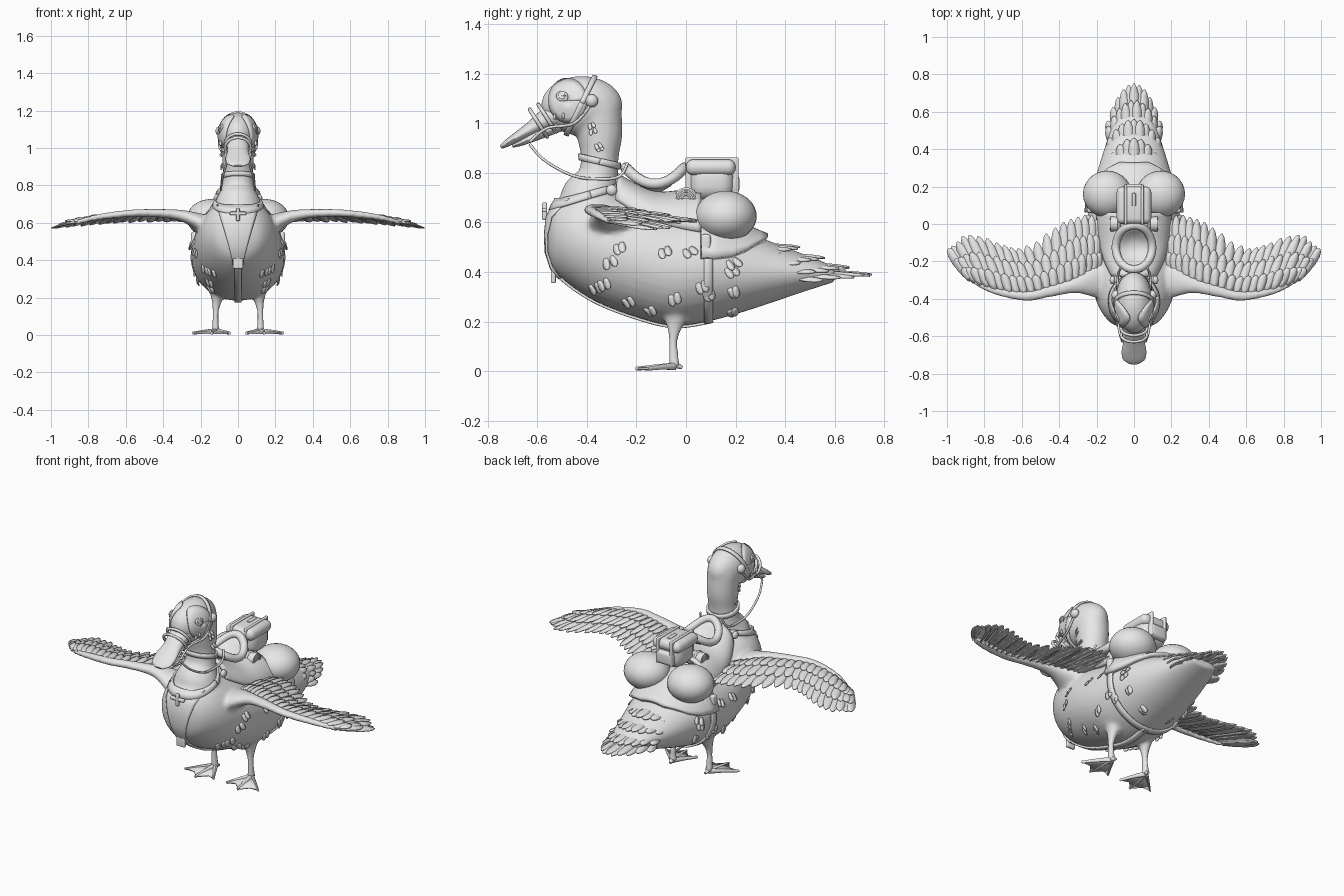
import bpy, bmesh, math, random
from math import sin, cos, pi, radians
from mathutils import Vector as V
from mathutils.bvhtree import BVHTree

random.seed(4)
if "Cube" in bpy.data.objects:
    bpy.data.objects.remove(bpy.data.objects["Cube"])
GREY = (0.8, 0.8, 0.8, 1)
mat = bpy.data.materials.new("plain grey")
mat.use_nodes = True
mat.diffuse_color = GREY
mat.node_tree.nodes["Principled BSDF"].inputs["Base Color"].default_value = GREY
X, Y, Z = V((1, 0, 0)), V((0, 1, 0)), V((0, 0, 1))


def finish(name, bm, mirror=False, thick=0, smooth=True):
    bmesh.ops.recalc_face_normals(bm, faces=bm.faces)
    me = bpy.data.meshes.new(name)
    bm.to_mesh(me)
    bm.free()
    me.materials.append(mat)
    for p in me.polygons:
        p.use_smooth = smooth
    me.set_sharp_from_angle(angle=radians(40))
    ob = bpy.data.objects.new(name, me)
    bpy.context.collection.objects.link(ob)
    if thick:
        m = ob.modifiers.new("thickness", "SOLIDIFY")
        m.thickness, m.offset = thick, 0
    if mirror:
        ob.modifiers.new("mirror", "MIRROR").use_mirror_merge = False
    return ob


def resample(rows, n):
    """Catmull-Rom through rows of numbers."""
    out = []
    for i in range(n):
        s = i / (n - 1) * (len(rows) - 1)
        k = min(int(s), len(rows) - 2)
        t = s - k
        a, b, c, d = (rows[max(0, min(len(rows) - 1, k + j))] for j in (-1, 0, 1, 2))
        out.append([q + .5 * t * (r - p + t * (2*p - 5*q + 4*r - w + t * (3*(q - r) + w - p)))
                    for p, q, r, w in zip(a, b, c, d)])
    return out


def loft(bm, rows, side, tangent=None, steps=24, n=28):
    """Tube through rows of x, y, z, half width along side, half height."""
    rows = resample(rows, steps)
    rings = []
    for i, r in enumerate(rows):
        t = tangent or (V(rows[min(i + 1, steps - 1)][:3]) - V(rows[max(i - 1, 0)][:3])).normalized()
        v = t.cross(side).normalized()
        rings.append([bm.verts.new(V(r[:3]) + side * r[3] * cos(a) + v * r[4] * sin(a))
                      for a in (2 * pi * k / n for k in range(n))])
    for p, q in zip(rings, rings[1:]):
        for k in range(n):
            bm.faces.new((p[k], p[k - 1], q[k - 1], q[k]))
    bm.faces.new(rings[0])
    bm.faces.new(rings[-1])


def ball(bm, c, r):
    res = bmesh.ops.create_uvsphere(bm, u_segments=28, v_segments=18, radius=1)
    for v in res["verts"]:
        v.co = V(c) + V(a * b for a, b in zip(v.co, r))


def tube(name, pts, r, mirror=False, closed=False):
    cu = bpy.data.curves.new(name, "CURVE")
    cu.dimensions, cu.bevel_depth, cu.bevel_resolution, cu.use_fill_caps = "3D", r, 3, True
    sp = cu.splines.new("POLY")
    sp.points.add(len(pts) - 1)
    sp.use_cyclic_u = closed
    sp.use_smooth = True
    for p, c in zip(sp.points, pts):
        p.co = (*c, 1)
    cu.materials.append(mat)
    ob = bpy.data.objects.new(name, cu)
    bpy.context.collection.objects.link(ob)
    if mirror:
        ob.modifiers.new("mirror", "MIRROR")


def box(name, c, size, bevel, mirror=False):
    bm = bmesh.new()
    bmesh.ops.create_cube(bm, size=1)
    for v in bm.verts:
        v.co = V(c) + V(a * b for a, b in zip(v.co, size))
    bmesh.ops.bevel(bm, geom=bm.edges[:], offset=bevel, segments=4, affect="EDGES", profile=.5)
    return finish(name, bm, mirror)


def feather(bm, base, tip, w, up=Z):
    """Rounded vane with a raised quill."""
    d = tip - base
    s = d.cross(up).normalized()
    n = s.cross(d).normalized()
    prev = None
    for t, k in ((0, .5), (.3, .85), (.6, 1), (.82, .85), (.94, .5), (1, .1)):
        c = base + d * t
        row = [bm.verts.new(c + s * w * k * e + n * w * .22 * k * (e == 0)) for e in (-1, 0, 1)]
        if prev:
            for j in (0, 1):
                bm.faces.new((prev[j], prev[j + 1], row[j + 1], row[j]))
        prev = row


# Body, neck, head, wing arms and legs fused into one smooth skin
bm = bmesh.new()
body = [(-.56, .51, .55, .03), (-.55, .45, .63, .08), (-.52, .395, .69, .135), (-.45, .335, .73, .185),
        (-.35, .275, .73, .22), (-.2, .218, .69, .245), (-.05, .183, .65, .25), (.1, .203, .63, .24),
        (.25, .245, .56, .205), (.4, .295, .5, .16), (.52, .335, .455, .12), (.6, .36, .42, .08)]
loft(bm, [(0, y, (a + b) / 2, w, (b - a) / 2) for y, a, b, w in body], X, Y, 40, 36)
loft(bm, [(0, -.4, .58, .15, .12), (0, -.385, .7, .125, .12), (0, -.355, .78, .09, .085),
          (0, -.348, .86, .08, .076), (0, -.348, .95, .085, .092), (0, -.36, 1.06, .09, .1)], X)
ball(bm, (0, -.42, 1.07), (.1, .165, .12))
for s in (1, -1):
    loft(bm, [(s*.08, -.28, .52, .12, .1), (s*.2, -.3, .595, .095, .055), (s*.31, -.325, .64, .045, .03),
              (s*.45, -.36, .652, .032, .022), (s*.58, -.385, .65, .027, .02),
              (s*.75, -.355, .63, .022, .017), (s*.87, -.3, .6, .016, .014)], Y, s * X)
    loft(bm, [(s*.105, -.03, .3, .07, .07), (s*.11, -.04, .21, .036, .045), (s*.118, -.05, .14, .019, .02),
              (s*.12, -.05, .07, .018, .019), (s*.12, -.045, .015, .024, .024)], X, -Z)
duck = finish("duck_body", bm)
m = duck.modifiers.new("fuse", "REMESH")
m.mode, m.voxel_size, m.use_smooth_shade = "VOXEL", .011, True
m = duck.modifiers.new("blend", "SMOOTH")
m.factor, m.iterations = .5, 6
skin = BVHTree.FromObject(duck, bpy.context.evaluated_depsgraph_get())


def wrap(name, rows, off=.006, thick=.01, mirror=False, closed=False):
    """Sheet laid on the skin along rows of (origin, direction) rays."""
    bm = bmesh.new()
    grid = []
    for row in rows:
        line = []
        for o, d in row:
            p, n, _, _ = skin.ray_cast(o, d)
            line.append(bm.verts.new(p + n * off) if p else None)
        grid.append(line)
    for a, b in zip(grid, grid[1:]):
        for k in range(0 if closed else 1, len(a)):
            f = (a[k - 1], a[k], b[k], b[k - 1])
            if all(f):
                bm.faces.new(f)
    return finish(name, bm, mirror, thick)


def band(name, c, u, v, width, a0=0, a1=360, reach=.5, off=.006):
    """Strap round the skin in the plane of u and v."""
    c, u, v = V(c), V(u).normalized(), V(v).normalized()
    n = u.cross(v)
    dirs = [u * cos(a) + v * sin(a) for a in (radians(a0 + (a1 - a0) * k / 48) for k in range(49))]
    wrap(name, [[(c + n * w + d * reach, -d) for d in dirs] for w in (-width / 2, 0, width / 2)], off)


# Bill
bm = bmesh.new()
loft(bm, [(0, -.5, 1.045, .07, .06), (0, -.56, 1.015, .06, .045), (0, -.62, .98, .056, .03),
          (0, -.68, .945, .066, .02), (0, -.725, .917, .058, .014), (0, -.747, .903, .025, .007)], X)
loft(bm, [(0, -.5, 1.0, .05, .03), (0, -.59, .957, .046, .022), (0, -.66, .922, .055, .012),
          (0, -.7, .907, .035, .006)], X)
finish("bill", bm)

# Feet: web and toes
bm = bmesh.new()
tips = [(.045, -.165), (.09, -.15), (.14, -.2), (.185, -.15), (.24, -.15)]
heel = bm.verts.new((.12, -.03, .022))
web = [bm.verts.new((x, y, .01)) for x, y in tips]
for a, b in zip(web, web[1:]):
    bm.faces.new((heel, a, b))
finish("foot_web", bm, True, .01, False)
bm = bmesh.new()
for x, y in tips[::2]:
    loft(bm, [(.12, -.04, .02, .016, .016), ((.12 + x) / 2, (y - .04) / 2, .017, .011, .011),
              (x, y - .003, .01, .007, .008)], X, None, 6, 10)
loft(bm, [(.12, -.04, .025, .014, .014), (.115, -.015, .014, .007, .007)], X, None, 4, 10)
finish("toes", bm, True)

# Wing feathers: long flight row and two covering rows
arm = [(.2, -.26, .61), (.31, -.31, .64), (.45, -.355, .648), (.6, -.38, .645), (.75, -.35, .628), (.87, -.3, .6)]
ends = [(.17, .03, .6), (.28, .06, .605), (.42, -.02, .605), (.6, -.12, .6), (.74, -.09, .59),
        (.9, -.06, .578), (.995, -.13, .568)]
for name, n, reach, w, lift in (("flight_feathers", 22, 1, .03, 0), ("upper_coverts", 21, .68, .028, .012),
                                ("short_coverts", 20, .38, .024, .02)):
    bm = bmesh.new()
    for i, (a, b) in enumerate(zip(resample(arm, n), resample(ends, n))):
        a, b = V(a), V(b)
        j = Z * (.003 * (i % 2) + lift)
        feather(bm, a + j * .4, a.lerp(b, reach * random.uniform(.95, 1.01)) + j, w, Z + X * .12)
    finish(name, bm, True, .006)

# Tail fan in stacked rows
bm = bmesh.new()
for n, y0, z0, y1, z1, wide, drop in ((11, .42, .41, .75, .385, .14, .2), (10, .38, .44, .66, .415, .14, .14),
                                      (9, .33, .475, .56, .455, .13, .1), (7, .28, .51, .46, .495, .11, .08)):
    for i in range(n):
        s = 2 * i / (n - 1) - 1
        feather(bm, V((.09 * s, y0, z0 - .03 * s * s)),
                V((wide * s, y1 - drop * s * s, z1 - .02 * s * s + .004 * (i % 2))), .029, Z + X * s * .3)
finish("tail_feathers", bm, False, .007)

# Loose tufts on flanks, breast and neck
bm = bmesh.new()
spots = [(random.uniform(-.48, .2), random.uniform(.24, .52), .03) for k in range(17)]
spots += [(random.uniform(-.4, -.3), random.uniform(.88, 1), .015) for k in range(4)]
for y, z, size in spots:
    for dy in (0, size * .8):
        p, n, _, _ = skin.ray_cast(V((.32, y + dy, z + dy * .4)), -X)
        if p:
            d = V((0, random.uniform(.1, .7), -1))
            d = (d - n * d.dot(n)).normalized()
            feather(bm, p - n * .002, p + d * size * 1.5 + n * .012, size * .5, n)
finish("tufts", bm, True, .004)

# Head gear
ang = [2 * pi * k / 32 for k in range(33)]
for name, y, z, ry, rz, off in (("face_mask", -.475, 1.09, .075, .085, .005), ("eye_rim", -.495, 1.105, .022, .018, .011),
                                ("eye", -.495, 1.105, .013, .011, .016)):
    wrap(name, [[(V((.4, y + ry * r * cos(a), z + rz * r * sin(a))), -X) for a in ang]
                for r in (.02, .4, .75, 1)], off, .01, True)
bm = bmesh.new()
ball(bm, (.098, -.38, 1.09), (.022, .026, .026))
for k in range(4):
    ball(bm, (.094, -.53 + .035 * k, 1.025 + .004 * k), (.008, .006, .013))
finish("ear_knob_and_studs", bm, True)
band("cheek_strap", (0, -.42, 1.08), X, (0, -.5, -1), .02, reach=.3)
for k in (0, 1):
    y, z = -.56 - .035 * k, 1.02 - .02 * k
    tube("nose_band", [(.069 * cos(a), y - .035 * sin(a), z + .055 * sin(a)) for a in ang[:-1]], .008, closed=True)
tube("bridle_strap", resample([(.1, -.38, 1.08), (.098, -.45, 1.0), (.07, -.56, .98), (.062, -.63, .925)], 16), .006, True)
tube("reins", resample([(.062, -.63, .915), (.08, -.57, .85), (.09, -.46, .79), (.09, -.36, .775),
                        (.085, -.27, .785), (.07, -.235, .84)], 28), .006, True)

# Neck collars, breast strap and girth
band("neck_collar", (0, -.347, .845), X, (0, -1, .25), .026, reach=.2)
band("lower_collar", (0, -.385, .71), X, (0, -1, -.3), .03, reach=.3)
band("girth", (0, .09, .42), X, Z, .035, -205, 25, .35)
band("belly_strap", (0, -.2, .45), Y, Z, .035, -185, -40, .6)
wrap("breast_bib", [[(V((w * k / 6, -1, z)), Y) for k in range(-6, 7)]
                    for z, w in ((.69, .105), (.62, .088), (.55, .068), (.48, .048), (.42, .032), (.38, .026))], .009)
box("girth_buckle", (.236, .08, .51), (.03, .04, .085), .012, True)
box("bib_buckle", (0, -.535, .39), (.055, .02, .07), .006)
box("breast_clasp", (0, -.57, .65), (.09, .02, .018), .006)
box("breast_clasp_bar", (0, -.57, .645), (.02, .02, .07), .006)
bm = bmesh.new()
ball(bm, (.115, -.3, .73), (.015, .022, .022))
finish("harness_ring", bm, True)

# Saddle: padded flaps, dished seat and rolled rim
bm = bmesh.new()
prev = None
for y, hw, z0, top in resample([(-.28, .11, .69, .79), (-.2, .15, .64, .745), (-.11, .175, .6, .715),
                                (-.02, .19, .575, .72), (.06, .195, .56, .72)], 14):
    row = [bm.verts.new((hw * cos(a), y, z0 + (top - z0) * sin(a))) for a in (pi * k / 20 for k in range(21))]
    if prev:
        for k in range(20):
            bm.faces.new((prev[k], prev[k + 1], row[k + 1], row[k]))
    prev = row
finish("saddle_flaps", bm, False, .02)
rim = [(.098 * cos(a), -.125 + .118 * sin(a), .755 + .065 * sin(a) ** 2) for a in ang[:-1]]
tube("saddle_rim", rim, .022, closed=True)
bm = bmesh.new()
loops = [[bm.verts.new((x * k, -.125 + (y + .125) * k, .725 + (z - .725) * k * k)) for x, y, z in rim]
         for k in (1, .75, .5, .25)]
for a, b in zip(loops, loops[1:]):
    for k in range(len(a)):
        bm.faces.new((a[k - 1], a[k], b[k], b[k - 1]))
bm.faces.new(loops[-1])
finish("saddle_seat", bm, False, .01)

# Rump blanket
wrap("rump_blanket", [[(V((0, y, .42)) + d * .4, -d) for d in
                       (V((sin(a), 0, cos(a))) for a in (radians(e * k / 12) for k in range(-12, 13)))]
                      for y, e in ((.06, 82), (.12, 82), (.18, 80), (.24, 72), (.29, 55), (.32, 35))], .014, .026)

# Luggage: side sacks, rucksack and bedroll
bm = bmesh.new()
ball(bm, (.143, .16, .625), (.13, .125, .102))
finish("side_sack", bm, True)
box("rucksack", (0, .105, .765), (.17, .18, .15), .055)
box("rucksack_lid", (0, .1, .822), (.185, .2, .065), .03)
box("rucksack_pocket", (0, .19, .755), (.11, .05, .08), .02)
for x in (-.045, .045):
    box("rucksack_strap", (x, .105, .79), (.016, .214, .145), .006)
box("rucksack_buckle", (0, .13, .855), (.02, .07, .012), .004)
bm = bmesh.new()
loft(bm, [(-.125, 0, .695, .04, .04), (.125, 0, .695, .04, .04)], Y, X, 4)
finish("bedroll", bm)
for x in (-.08, .08):
    tube("bedroll_strap", [(x, .04 * cos(a), .695 + .04 * sin(a)) for a in ang[:-1]], .007, closed=True)
for r in (.03, .016):
    tube("bedroll_spiral", [(.125, r * cos(a), .695 + r * sin(a)) for a in ang[:-1]], .004, True, True)
